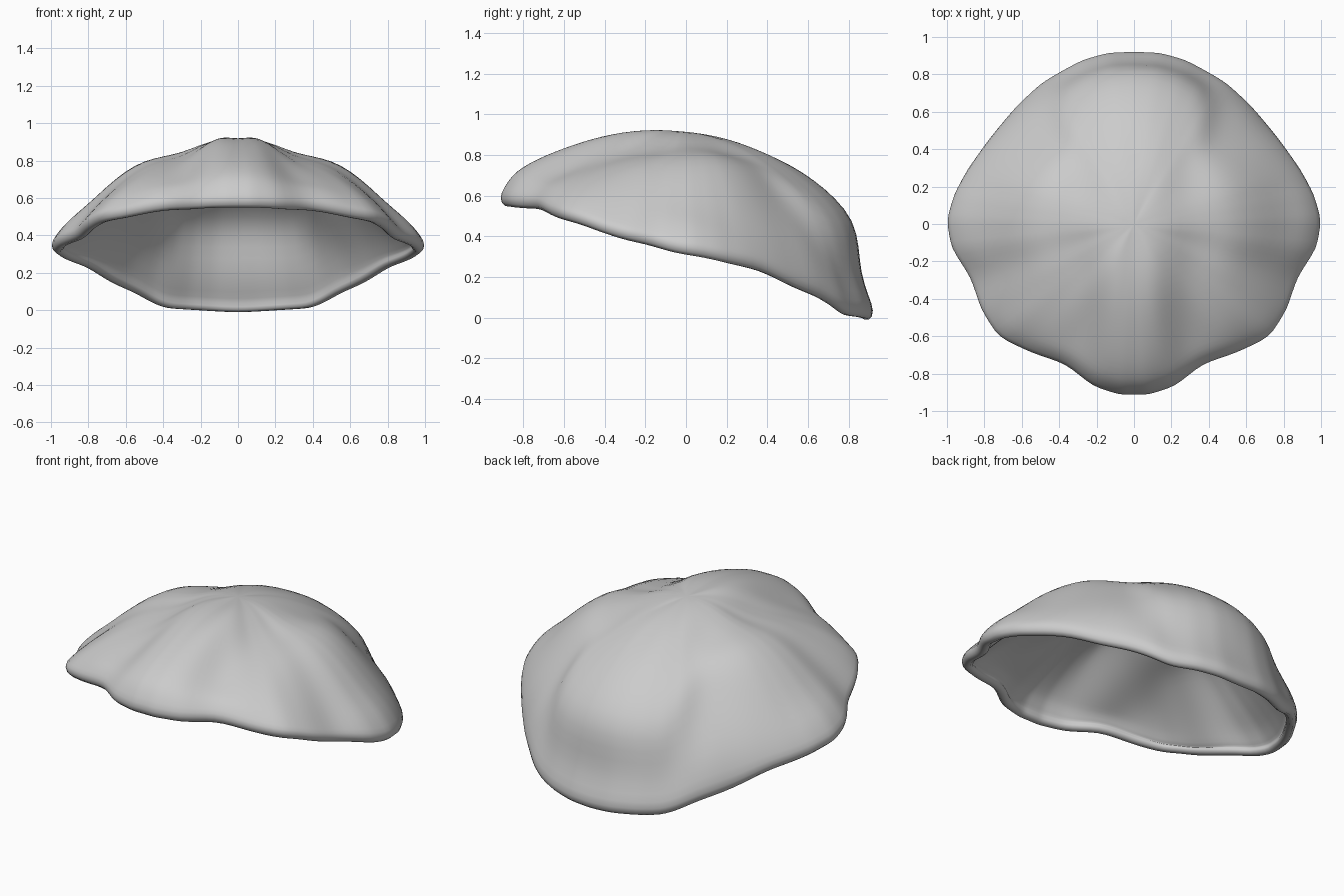
import bpy, bmesh, math

if "Cube" in bpy.data.objects:
    bpy.data.objects.remove(bpy.data.objects["Cube"])

# Half outline seen from above, front to back
OUTLINE = [(0, -.92), (.08, -.92), (.22, -.875), (.37, -.755), (.55, -.695), (.73, -.61),
           (.825, -.46), (.88, -.29), (.985, -.13), (1.01, .02), (.97, .16), (.9, .29),
           (.78, .46), (.635, .635), (.5, .76), (.4, .82), (.28, .885), (.14, .925), (0, .93)]

# Radial profiles: angle from front -> (fraction of radius, height), crown to rim
PROFILES = [
    (0,   [(.2, .92), (.4, .90), (.6, .85), (.8, .775), (.93, .70), (1, .59)]),
    (26,  [(.2, .915), (.4, .885), (.6, .81), (.8, .72), (.93, .66), (1, .58)]),
    (50,  [(.2, .895), (.4, .825), (.6, .75), (.8, .665), (.93, .59), (1, .52)]),
    (75,  [(.2, .89), (.4, .815), (.6, .755), (.8, .61), (.93, .49), (1, .41)]),
    (90,  [(.2, .885), (.4, .82), (.6, .745), (.8, .565), (.93, .45), (1, .35)]),
    (110, [(.2, .88), (.4, .825), (.6, .755), (.8, .56), (.94, .40), (1, .29)]),
    (135, [(.2, .875), (.4, .815), (.55, .755), (.69, .63), (.92, .36), (1, .16)]),
    (155, [(.22, .865), (.45, .79), (.67, .67), (.87, .48), (.93, .23), (1, .05)]),
    (180, [(.22, .88), (.44, .80), (.67, .69), (.89, .48), (.925, .22), (1, .03)]),
]

# Lengthwise ripples: (distance from the middle, width, height)
RIPPLES = [(.12, .08, .018), (.30, .07, -.022), (.50, .10, .015), (.80, .07, -.015)]


def profile_at(angle):
    """Blend neighbouring profiles, add the crown and a rolled-under lip."""
    for (a0, p0), (a1, p1) in zip(PROFILES, PROFILES[1:]):
        if angle <= a1 + 1e-6:
            t = (angle - a0) / (a1 - a0)
            t = t * t * (3 - 2 * t) * .5 + t * .5
            pts = [(u[0] + (v[0] - u[0]) * t, u[1] + (v[1] - u[1]) * t)
                   for u, v in zip(p0, p1)]
            break
    p = [(0, .91)] + pts
    fine = []
    for i in range(1, len(p)):                       # curved midpoints
        before = p[i - 2] if i > 1 else (-p[1][0], p[1][1])
        after = p[i + 1] if i + 1 < len(p) else p[i]
        mid = [(9 * (p[i - 1][k] + p[i][k]) - before[k] - after[k]) / 16 for k in (0, 1)]
        fine += [mid, p[i]]
    return fine + [(.972, pts[-1][1] - .055)]


def ripple(x, y, f):
    fade = max(0, min(1, (.6 - y) / .4)) * max(0, min(1, (1 - f) / .2))
    return fade * sum(h * math.exp(-((abs(x) - c) / w) ** 2) for c, w, h in RIPPLES)


# Shell surface: rings around the crown, mirrored left to right
half = [OUTLINE[0]]
for a, b in zip(OUTLINE, OUTLINE[1:]):
    half += [((a[0] + b[0]) / 2, (a[1] + b[1]) / 2), b]
full = half + [(-x, y) for x, y in half[-2:0:-1]]
bm = bmesh.new()
crown = bm.verts.new((0, 0, .915))
spokes = []
for x, y in full:
    angle = math.degrees(math.atan2(abs(x), -y))
    spokes.append([bm.verts.new((x * f, y * f, z + ripple(x * f, y * f, f)))
                   for f, z in profile_at(angle)])
for a, b in zip(spokes, spokes[1:] + spokes[:1]):
    bm.faces.new((crown, a[0], b[0]))
    for i in range(len(a) - 1):
        bm.faces.new((a[i], a[i + 1], b[i + 1], b[i]))
# Relax the crown and the radial seams, leaving the lip alone
inner = [v for s in spokes for v in s[:-4]] + [crown]
for _ in range(2):
    bmesh.ops.smooth_vert(bm, verts=inner, factor=.4, use_axis_z=True)
mesh = bpy.data.meshes.new("shell")
bm.to_mesh(mesh)
bm.free()
shell = bpy.data.objects.new("shell", mesh)
bpy.context.collection.objects.link(shell)

# Thickness and rounded lip
solid = shell.modifiers.new("thickness", 'SOLIDIFY')
solid.thickness = .06
solid.offset = -1
sub = shell.modifiers.new("smooth", 'SUBSURF')
sub.levels = sub.render_levels = 1
for p in mesh.polygons:
    p.use_smooth = True
